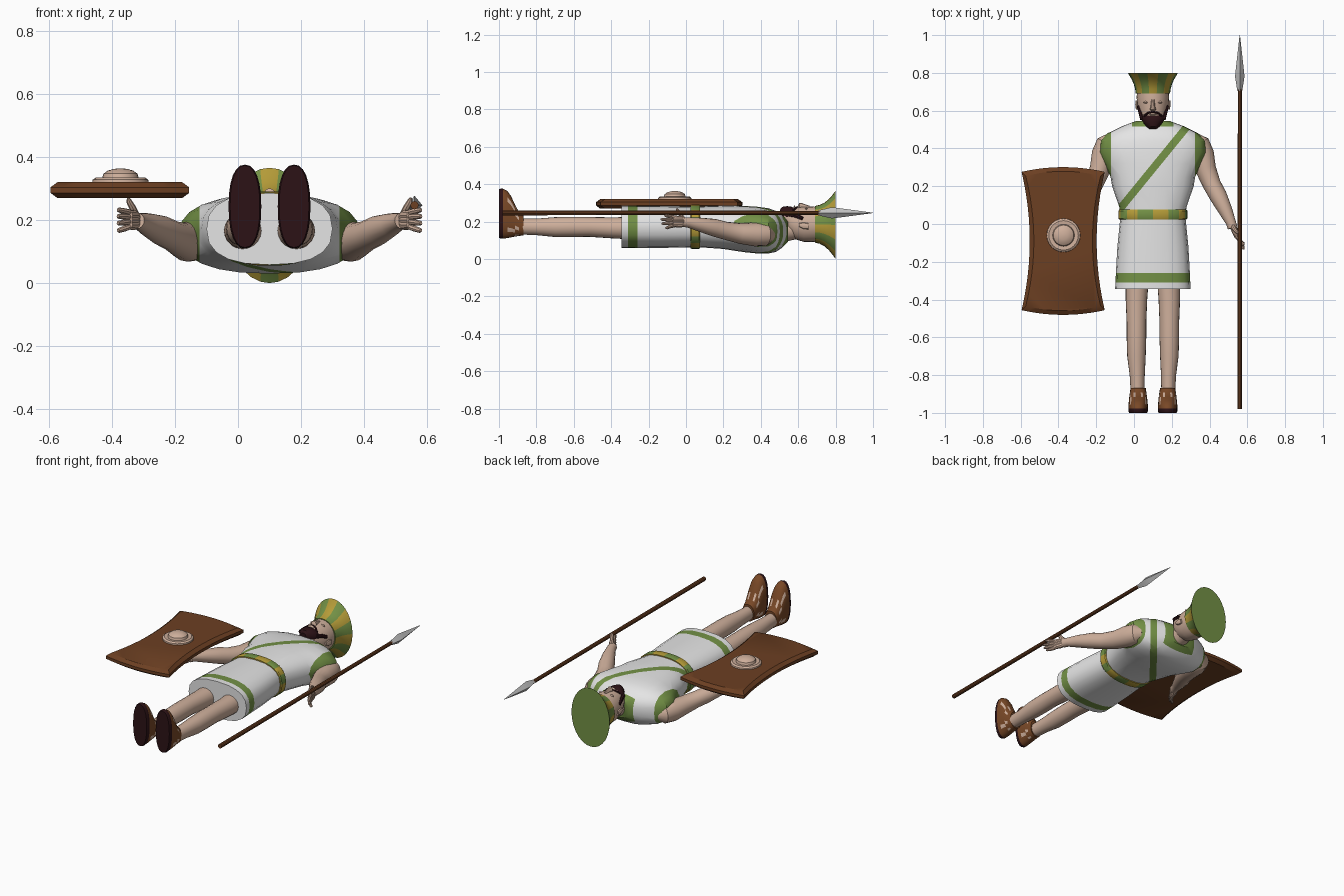
import bpy, bmesh, math
from mathutils import Vector

COLOURS = {
    "white_cloth": (0.78, 0.78, 0.78), "green_cloth": (0.17, 0.28, 0.06),
    "yellow_cloth": (0.46, 0.33, 0.04), "skin": (0.62, 0.43, 0.33),
    "brown_wood": (0.15, 0.050, 0.016), "sandal_leather": (0.19, 0.065, 0.02),
    "dark_maroon": (0.025, 0.006, 0.008), "steel": (0.55, 0.55, 0.55)}
MATS = {}
for n, c in COLOURS.items():
    MATS[n] = bpy.data.materials.new(n)
    MATS[n].diffuse_color = (*c, 1)
CX = 0.10  # body centre line


def skin_rings(name, rings, mats, rule=None, cuts=()):
    """Bridge closed rings of points, cap both ends, cut by planes, colour by rule(centre, ring, segment)."""
    bm = bmesh.new()
    vs = [[bm.verts.new(p) for p in r] for r in rings]
    seg = len(rings[0])
    for a, b in zip(vs, vs[1:]):
        for k in range(seg):
            bm.faces.new((a[k], a[(k + 1) % seg], b[(k + 1) % seg], b[k]))
    bm.faces.new(vs[0])
    bm.faces.new(vs[-1])
    bmesh.ops.recalc_face_normals(bm, faces=bm.faces)
    for co, no in cuts:
        bmesh.ops.bisect_plane(bm, geom=bm.verts[:] + bm.edges[:] + bm.faces[:],
                               plane_co=co, plane_no=no)
    bm.faces.index_update()
    if rule:
        for f in bm.faces:
            f.material_index = rule(f.calc_center_median(), f.index // seg, f.index % seg)
    me = bpy.data.meshes.new(name)
    bm.to_mesh(me)
    bm.free()
    ob = bpy.data.objects.new(name, me)
    bpy.context.collection.objects.link(ob)
    for m in mats:
        me.materials.append(MATS[m])
    return ob


def loft(name, sections, mats, seg=24, expo=2.0, **kw):
    """Sections (y, cx, cz, rx, rz) across the y axis; expo above 2 is boxier."""
    def ring(y, cx, cz, rx, rz):
        out = []
        for k in range(seg):
            s, c = math.sin(2 * math.pi * k / seg), math.cos(2 * math.pi * k / seg)
            out.append((cx + rx * math.copysign(abs(s) ** (2 / expo), s), y,
                        cz + rz * math.copysign(abs(c) ** (2 / expo), c)))
        return out
    return skin_rings(name, [ring(*s) for s in sections], mats, **kw)


def tube(name, pts, mat, seg=12):
    """Round limb through (x, y, z, radius) points."""
    rings = []
    for i, p in enumerate(pts):
        a, b = pts[max(i - 1, 0)], pts[min(i + 1, len(pts) - 1)]
        t = (Vector(b[:3]) - Vector(a[:3])).normalized()
        u = t.cross(Vector((0, 0, 1)) if abs(t.z) < 0.9 else Vector((1, 0, 0))).normalized()
        v = t.cross(u)
        rings.append([Vector(p[:3]) + p[3] * (u * math.cos(q) + v * math.sin(q))
                      for q in (2 * math.pi * k / seg for k in range(seg))])
    return skin_rings(name, rings, [mat])


def centred(rows):
    return [(y, CX, cz, rx, rz) for y, cz, rx, rz in rows]


# tunic top with collar, arm bands and diagonal sash
def tunic_rule(c, i, k):
    dx = abs(c.x - CX)
    sash = abs(0.775 * (c.x - 0.26) - 0.632 * (c.y - 0.49)) < 0.02
    return int(sash or (dx > 0.222 and c.y > 0.24) or (c.y > 0.517 and dx < 0.11))


S = Vector((0.775, -0.632, 0))
P = Vector((0.26, 0.49, 0))
tunic_cuts = [(P + S * 0.02, S), (P - S * 0.02, S)]
tunic_cuts += [((CX + d, 0, 0), (1, 0, 0)) for d in (-0.222, 0.222, -0.11, 0.11)]
loft("tunic_top", centred([
    (0.04, 0.173, 0.172, 0.108), (0.09, 0.172, 0.178, 0.110), (0.20, 0.170, 0.216, 0.116),
    (0.25, 0.166, 0.224, 0.120), (0.32, 0.160, 0.258, 0.124), (0.38, 0.155, 0.287, 0.125),
    (0.44, 0.151, 0.280, 0.121), (0.48, 0.148, 0.240, 0.110), (0.517, 0.148, 0.165, 0.085),
    (0.545, 0.150, 0.090, 0.058)]), ["white_cloth", "green_cloth"], expo=2.4,
    rule=tunic_rule, cuts=tunic_cuts)

# skirt with hem stripe
loft("skirt", centred([
    (-0.345, 0.172, 0.200, 0.114), (-0.31, 0.172, 0.198, 0.114), (-0.26, 0.172, 0.196, 0.113),
    (-0.12, 0.172, 0.188, 0.112), (0.04, 0.172, 0.172, 0.109)]),
    ["white_cloth", "green_cloth"], seg=20, expo=2.5, rule=lambda c, i, k: int(i == 1))

# belt
loft("belt", centred([(0.024, 0.173, 0.178, 0.115), (0.03, 0.173, 0.183, 0.118),
                      (0.07, 0.173, 0.183, 0.118), (0.076, 0.173, 0.178, 0.115)]),
     ["yellow_cloth", "green_cloth"], seg=32, expo=2.4, rule=lambda c, i, k: (k // 2) % 2)

# neck and head
tube("neck", [(CX, 0.49, 0.145, 0.062), (CX, 0.55, 0.155, 0.056), (CX, 0.62, 0.17, 0.058)],
     "skin", 16)
loft("head", centred([
    (0.510, 0.232, 0.022, 0.025), (0.525, 0.220, 0.042, 0.048), (0.55, 0.205, 0.060, 0.070),
    (0.58, 0.192, 0.073, 0.085), (0.63, 0.186, 0.083, 0.094), (0.67, 0.186, 0.086, 0.095),
    (0.71, 0.186, 0.084, 0.092)]), ["skin"])
loft("nose", centred([(0.598, 0.277, 0.010, 0.008), (0.606, 0.283, 0.018, 0.018),
                      (0.62, 0.283, 0.013, 0.016), (0.66, 0.275, 0.008, 0.010)]), ["skin"], seg=10)
loft("lips", centred([(0.574, 0.272, 0.012, 0.006), (0.580, 0.275, 0.022, 0.012),
                      (0.587, 0.272, 0.012, 0.006)]), ["skin"], seg=10)

# beard, sideburns and moustache
loft("beard", centred([
    (0.503, 0.245, 0.018, 0.020), (0.515, 0.243, 0.034, 0.036), (0.54, 0.237, 0.054, 0.046),
    (0.562, 0.235, 0.062, 0.046), (0.574, 0.235, 0.060, 0.040)]), ["dark_maroon"], seg=20)
for s, side in ((-1, "left"), (1, "right")):
    tube(side + "_sideburn", [(CX + s * 0.054, 0.555, 0.240, 0.014),
                              (CX + s * 0.062, 0.585, 0.233, 0.013),
                              (CX + s * 0.075, 0.625, 0.215, 0.010)], "dark_maroon", 8)
    tube(side + "_moustache", [(CX, 0.594, 0.277, 0.006), (CX + s * 0.025, 0.588, 0.272, 0.006),
                               (CX + s * 0.046, 0.572, 0.258, 0.007)], "dark_maroon", 8)
    # eyes, ears
    ex = CX + s * 0.035
    loft(side + "_eye", [(0.637, ex, 0.268, 0.008, 0.003), (0.643, ex, 0.268, 0.016, 0.008),
                         (0.650, ex, 0.268, 0.008, 0.003)], ["skin"], seg=10)
    ear = CX + s * 0.084
    loft(side + "_ear", [(0.605, ear, 0.182, 0.006, 0.010), (0.63, ear, 0.178, 0.010, 0.018),
                         (0.655, ear, 0.175, 0.009, 0.016)], ["skin"], seg=10)

# flared striped hat
loft("hat", centred([
    (0.69, 0.186, 0.091, 0.098), (0.715, 0.186, 0.094, 0.104), (0.74, 0.185, 0.101, 0.116),
    (0.765, 0.184, 0.112, 0.138), (0.785, 0.183, 0.124, 0.162), (0.80, 0.183, 0.132, 0.183)]),
    ["green_cloth", "yellow_cloth"], seg=28,
    rule=lambda c, i, k: int(i < 5 and ((k + 1) % 28) // 2 % 2 == 0))

# arms and hands
for s, side in ((-1, "left"), (1, "right")):
    def limb(part, pts, seg=12):
        tube(side + "_" + part, [(CX + s * x, y, z, r) for x, y, z, r in pts], "skin", seg)
    limb("arm", [(0.215, 0.455, 0.130, 0.035), (0.240, 0.425, 0.130, 0.060),
                 (0.260, 0.37, 0.132, 0.064), (0.280, 0.29, 0.137, 0.055),
                 (0.312, 0.21, 0.152, 0.048), (0.345, 0.15, 0.168, 0.047),
                 (0.385, 0.07, 0.185, 0.037), (0.412, 0.01, 0.196, 0.027),
                 (0.422, -0.02, 0.198, 0.026)], 16)
    for j, z in enumerate((0.185, 0.200, 0.215)):
        limb("palm_%d" % (j + 1), [(0.415, 0.0, 0.195 + j * 0.004, 0.014),
                                   (0.432, -0.03, z, 0.018), (0.448, -0.072, z, 0.014)], 10)
    for j, (z0, z1, end) in enumerate(((0.222, 0.232, -0.115), (0.209, 0.212, -0.135),
                                       (0.196, 0.190, -0.130), (0.182, 0.167, -0.110))):
        limb("finger_%d" % (j + 1), [(0.438, -0.05, z0, 0.010), (0.456, -0.085, (z0 + z1) / 2, 0.010),
                                     (0.478, end + 0.008, z1, 0.008), (0.481, end, z1, 0.004)], 8)
    limb("thumb", [(0.422, -0.01, 0.208, 0.013), (0.434, -0.03, 0.238, 0.011),
                   (0.446, -0.045, 0.260, 0.009), (0.449, -0.05, 0.270, 0.004)], 8)

# legs and sandalled feet
for s, side in ((-1, "left"), (1, "right")):
    x = CX + s * 0.087
    loft(side + "_leg", [
        (-0.28, x - s * 0.004, 0.165, 0.062, 0.060), (-0.40, x, 0.167, 0.057, 0.056),
        (-0.52, x, 0.172, 0.052, 0.053), (-0.60, x, 0.172, 0.052, 0.054),
        (-0.70, x, 0.171, 0.049, 0.053), (-0.80, x - s * 0.004, 0.172, 0.040, 0.044),
        (-0.90, x - s * 0.006, 0.174, 0.036, 0.042)], ["skin"], seg=20)
    x = CX + s * 0.078
    loft(side + "_sandal", [
        (-1.0, x, 0.243, 0.047, 0.130), (-0.992, x, 0.243, 0.052, 0.133),
        (-0.978, x, 0.243, 0.052, 0.133), (-0.955, x, 0.238, 0.051, 0.126),
        (-0.935, x, 0.226, 0.049, 0.110), (-0.915, x, 0.206, 0.047, 0.086),
        (-0.893, x, 0.188, 0.044, 0.064), (-0.868, x, 0.178, 0.040, 0.052)],
        ["sandal_leather", "dark_maroon", "skin"], expo=2.3,
        rule=lambda c, i, k: 1 if c.y < -0.978 else
        (2 if (i in (3, 4) and k % 12 in (3, 8)) or (i == 5 and k % 6 in (1, 4)) else 0))

# spear
loft("spear_shaft", [(-0.98, 0.56, 0.247, 0.013, 0.013), (0.725, 0.56, 0.247, 0.011, 0.011)],
     ["brown_wood"], seg=10)
loft("spear_head", [(0.705, 0.56, 0.247, 0.013, 0.013), (0.78, 0.56, 0.247, 0.025, 0.030),
                    (0.82, 0.56, 0.247, 0.021, 0.025), (1.0, 0.56, 0.247, 0.001, 0.001)],
     ["steel"], seg=4)

# shield with concave sides and bowed ends
SX, SY, N = -0.375, -0.09, 12


def shield_ring(z, inset):
    pts = []
    w, h = 0.22 - inset, 0.366 - inset
    side = lambda t: w - 0.043 * (1 - t * t)
    end = lambda t: h + 0.025 * (1 - t * t)
    ts = [-1 + 2 * k / N for k in range(N)]
    pts += [(SX + w * t, SY - end(t), z) for t in ts]
    pts += [(SX + side(t), SY + h * t, z) for t in ts]
    pts += [(SX - w * t, SY + end(t), z) for t in ts]
    pts += [(SX - side(t), SY - h * t, z) for t in ts]
    return pts


skin_rings("shield", [shield_ring(z, d) for z, d in
                      ((0.270, 0.022), (0.286, 0), (0.304, 0), (0.320, 0.022))], ["brown_wood"])


# shield boss
def disc(z, r):
    return [(-0.373 + r * math.cos(2 * math.pi * k / 24), -0.06 + r * math.sin(2 * math.pi * k / 24), z)
            for k in range(24)]


skin_rings("shield_boss", [disc(z, r) for z, r in (
    (0.315, 0.090), (0.328, 0.088), (0.335, 0.078), (0.333, 0.058), (0.347, 0.054),
    (0.357, 0.040), (0.362, 0.022), (0.364, 0.006))], ["skin"])

# smooth shading with sharp edges kept
bpy.ops.object.select_all(action='DESELECT')
for ob in bpy.data.objects:
    ob.select_set(True)
    bpy.context.view_layer.objects.active = ob
bpy.ops.object.shade_smooth_by_angle(angle=math.radians(32))
